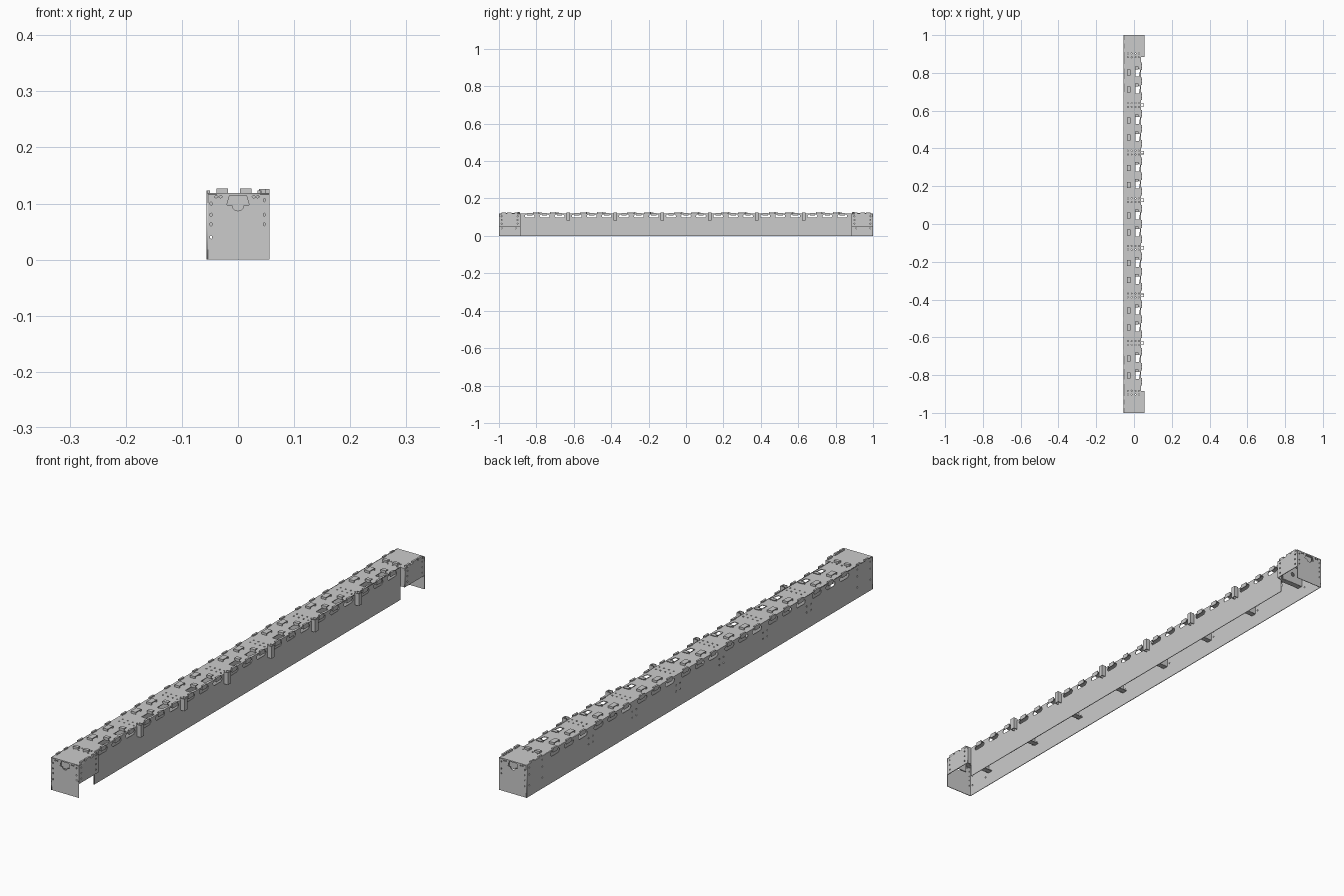
import bpy, bmesh, math
from mathutils import Matrix

if "Cube" in bpy.data.objects:
    bpy.data.objects.remove(bpy.data.objects["Cube"])

T = 0.0025          # sheet thickness
XL, XR, XE = -0.0545, 0.037, 0.0545   # left wall, right wall, wide end wall
ZT = 0.119          # top sheet height
STEP = 0.885        # where the wide ends begin
CLIPS = [-0.63 + 0.252 * i for i in range(6)]
BAYS = [-0.756 + 0.252 * i for i in range(7)]

# plane axes: map (u, v, w) to world
PLANES = {
    'XY': Matrix.Identity(4),
    'XZ': Matrix(((1, 0, 0, 0), (0, 0, -1, 0), (0, 1, 0, 0), (0, 0, 0, 1))),
    'YZ': Matrix(((0, 0, 1, 0), (1, 0, 0, 0), (0, 1, 0, 0), (0, 0, 0, 1))),
}


def add(name, me):
    ob = bpy.data.objects.new(name, me)
    bpy.context.collection.objects.link(ob)
    return ob


def plate(name, plane, at, outline, holes=()):
    """Flat sheet with holes; 'at' is the centre along the plane normal."""
    cu = bpy.data.curves.new(name, 'CURVE')
    cu.dimensions, cu.fill_mode, cu.extrude = '2D', 'BOTH', T * 50
    for loop in [outline, *holes]:
        sp = cu.splines.new('POLY')
        sp.points.add(len(loop) - 1)
        for p, (u, v) in zip(sp.points, loop):
            p.co = (u * 100, v * 100, 0, 1)
        sp.use_cyclic_u = True
    tmp = add(name + "_curve", cu)
    dg = bpy.context.evaluated_depsgraph_get()
    me = bpy.data.meshes.new_from_object(tmp.evaluated_get(dg))
    bpy.data.objects.remove(tmp)
    me.transform(PLANES[plane] @ Matrix.Scale(0.01, 4))
    off = {'XY': (0, 0, at), 'XZ': (0, at, 0), 'YZ': (at, 0, 0)}[plane]
    me.transform(Matrix.Translation(off))
    bm = bmesh.new()
    bm.from_mesh(me)
    bmesh.ops.remove_doubles(bm, verts=bm.verts, dist=1e-6)
    bmesh.ops.recalc_face_normals(bm, faces=bm.faces)
    bm.to_mesh(me)
    bm.free()
    return add(name, me)


def boxes(name, items):
    """One object from (x0, x1, y0, y1, z0, z1) blocks."""
    bm = bmesh.new()
    for x0, x1, y0, y1, z0, z1 in items:
        m = Matrix.Translation(((x0 + x1) / 2, (y0 + y1) / 2, (z0 + z1) / 2))
        m = m @ Matrix.Diagonal((x1 - x0, y1 - y0, z1 - z0, 1))
        bmesh.ops.create_cube(bm, size=1, matrix=m)
    me = bpy.data.meshes.new(name)
    bm.to_mesh(me)
    bm.free()
    return add(name, me)


def rect(u0, u1, v0, v1):
    return [(u0, v0), (u1, v0), (u1, v1), (u0, v1)]


def dot(u, v, ru=0.002, rv=0.003):
    return [(u + ru * math.cos(a * math.pi / 4), v + rv * math.sin(a * math.pi / 4)) for a in range(8)]


def slot(y):
    return [(y - .02, .097), (y + .02, .097), (y + .026, .103), (y + .026, .109),
            (y + .02, .114), (y - .02, .114), (y - .026, .109), (y - .026, .103)]


slot_ys = [b + d for b in BAYS for d in (-0.08, 0, 0.08)]
slots = [slot(y) for y in slot_ys]

# long left wall with ventilation slots and fastener holes at every rib
rivets = [dot(y + s * .012, z, .003, .003) for y in CLIPS for s in (-1, 1) for z in (.06, .082)]
end_rivets = [dot(s * y, z, .003, .003) for s in (-1, 1) for y in (.91, .985) for z in (.04, .08, .105)]
plate("left_wall", 'YZ', XL, rect(-1, 1, 0, ZT), slots + rivets + end_rivets)

# shorter right wall
plate("right_wall", 'YZ', XR, rect(-STEP, STEP, 0, ZT), slots)

# top sheet, wide at both ends, with wedge openings along the right
w = XE + T / 2
top = [(XL, -1), (w, -1), (w, -STEP), (XR, -STEP), (XR, STEP), (w, STEP), (w, 1), (XL, 1)]
open_ys = [b + s * .045 for b in BAYS for s in (-1, 1)]
wedges = [[(.008, y - .02), (.026, y - .02), (.032, y + .012), (.03, y + .02), (.008, y + .02)]
          for y in open_ys]
pins = [dot(x, y + s * .01, .003, .003) for y in [-.893, *CLIPS, .893] for x in (-.032, -.012, .008, .026)
        for s in (-1, 1)]
plate("top_sheet", 'XY', ZT - T / 2, top, wedges + pins)

# raised louvre tabs on top: bridge plates on two small legs
tabs = []
for y in open_ys:
    tabs += [(-.038, -.018, y - .016, y + .016, .1245, .127),
             (-.038, -.018, y - .016, y - .0135, ZT, .1245),
             (-.038, -.018, y + .0135, y + .016, ZT, .1245),
             (.004, .024, y + .018, y + .032, .1245, .127),
             (.004, .024, y + .018, y + .0205, ZT - T, .1245)]
boxes("top_louvre_tabs", tabs)

# small folded lips above each wall slot
lips = []
for y in slot_ys:
    for x, s in ((XR, 1), (XL, -1)):
        out = .005 if s > 0 else .0018
        a, b = sorted((x, x + s * out))
        lips += [(a, b, y - .02, y + .02, .113, .1155)]
        c, d = sorted((x + s * (out - .002), x + s * out))
        lips += [(c, d, y - .014, y + .014, .108, .1235)]
        if s < 0:
            lips += [(XL - .001, -.05, y - .012, y + .012, .1175, .1235)]
        else:
            lips += [(XR - .002, XR + .005, y - .01, y + .01, .1175, .1235)]
boxes("edge_lips", lips)

# clips on the right wall at every rib
clip_parts = []
for y in CLIPS:
    clip_parts += [(XR, .054, y - .009, y - .006, .082, .126),
                   (XR, .054, y + .006, y + .009, .082, .126),
                   (.0515, .054, y - .009, y + .009, .082, .126)]
boxes("wall_clips", clip_parts)

# inner cross ribs with folded flanges
for i, y in enumerate([-.893, *CLIPS, .893]):
    s = 1 if y < 0 else -1
    plate(f"rib_{i}", 'XZ', y, rect(XL, XR, .05, ZT - T), [dot(-.01, .085, .008, .008)])
    a, b = sorted((y, y + s * .02))
    boxes(f"rib_flange_{i}", [(XL, XR, a, b, .05, .0525)])

# both ends
front_opening = [(-.015, .1145), (.015, .1145), (.02, .097), (.01, .096)]
front_opening += [(.01 * math.cos(a), .096 + .009 * math.sin(a))
                  for a in [-math.pi * k / 8 for k in range(1, 8)]]
front_opening += [(-.01, .096), (-.02, .097)]
holes = [front_opening]
holes += [dot(-.048, z) for z in (.04, .063, .08, .1)] + [dot(.047, z) for z in (.063, .08, .106)]
holes += [dot(x, .112, .003, .002) for x in (-.039, -.031, .028, .035)]
for label, s in (("front", -1), ("back", 1)):
    plate(label + "_end_plate", 'XZ', s * (1 - T / 2), rect(-.056, .056, 0, ZT), holes)
    # hood set back behind the opening
    boxes(label + "_opening_hood", [(-.022, .022, *sorted((s * .985, s * .988)), .085, ZT - T)])
    # raised side panel and step return of the wide end
    ys = sorted((s * STEP, s))
    plate(label + "_end_side", 'YZ', XE, rect(*ys, .05, ZT),
          [dot(s * y, z, .003, .003) for y in (.9, .985) for z in (.065, .085, .105)])
    plate(label + "_step_return", 'XZ', s * STEP, rect(XR, XE, .05, ZT))
    # upright lips around the wide end
    boxes(label + "_end_lips",
          [(.049, .0557, *sorted((s * (y - .012), s * (y + .012))), ZT - T, .126) for y in (.905, .945, .975)]
          + [(-.0555, -.05, *sorted((s * (y - .01), s * (y + .01))), ZT - T, .1235) for y in (.92, .965)]
          + [(x, x + .02, *sorted((s * .888, s * .9)), ZT - T, .1265) for x in (-.038, .004)])
